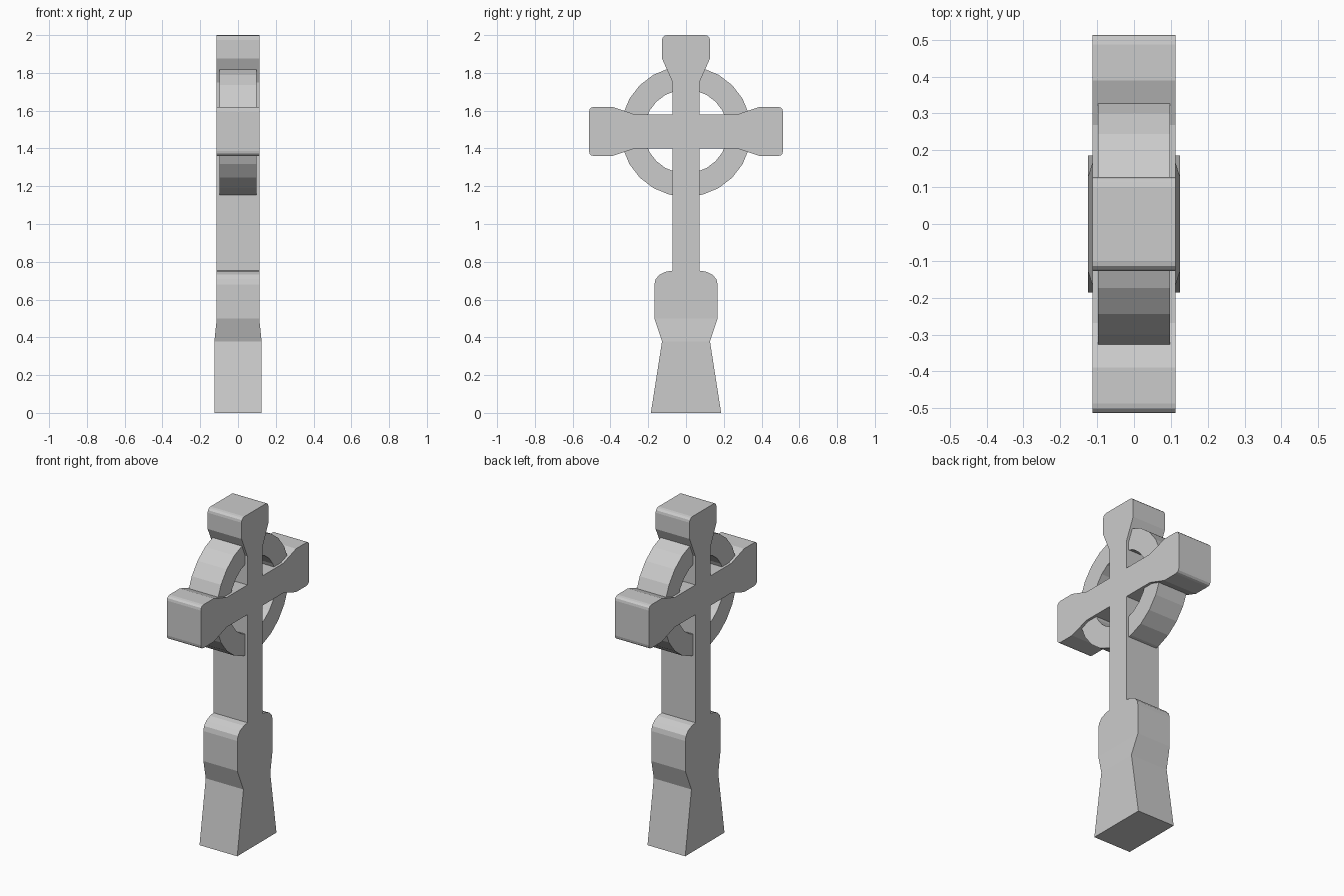
import bpy, bmesh
from math import sin, cos, pi

if "Cube" in bpy.data.objects:
    bpy.data.objects.remove(bpy.data.objects["Cube"])

CZ = 1.49      # height of the crossing
HALF = 0.0125 * 9  # half thickness of the cross


def finish(bm, name):
    bmesh.ops.recalc_face_normals(bm, faces=bm.faces)
    mesh = bpy.data.meshes.new(name)
    bm.to_mesh(mesh)
    bm.free()
    obj = bpy.data.objects.new(name, mesh)
    bpy.context.collection.objects.link(obj)
    return obj


def extrude_profile(name, pts, half):
    """Extrude a closed (y, z) outline along x."""
    bm = bmesh.new()
    face = bm.faces.new([bm.verts.new((-half, y, z)) for y, z in pts])
    ext = bmesh.ops.extrude_face_region(bm, geom=[face])
    moved = [g for g in ext["geom"] if isinstance(g, bmesh.types.BMVert)]
    bmesh.ops.translate(bm, verts=moved, vec=(2 * half, 0, 0))
    return finish(bm, name)


# Cross: half outline from the top down, mirrored in y
top = [(0.1, 2.0), (0.114, 1.997), (0.124, 1.987), (0.127, 1.973),
       (0.127, 1.876), (0.071, 1.75)]
arm = [(0.071, 0.089), (0.268, 0.089), (0.39, 0.13), (0.487, 0.13),
       (0.501, 0.127), (0.51, 0.118), (0.513, 0.104)]
arm_upper = [(y, CZ + d) for y, d in arm]
arm_lower = [(y, CZ - d) for y, d in reversed(arm)]
shaft = [(0.071, 0.753), (0.105, 0.748), (0.14, 0.732), (0.161, 0.708),
         (0.167, 0.68), (0.167, 0.5)]
right = top + arm_upper + arm_lower + shaft
left = [(-y, z) for y, z in reversed(right)]
extrude_profile("cross", right + left, HALF)

# Pedestal: rectangular sections lofted from ground to shaft
bm = bmesh.new()
rings = []
for z, hy, hx in [(0, 0.186, 0.125), (0.378, 0.127, 0.125), (0.5, 0.167, HALF)]:
    rings.append([bm.verts.new((sx * hx, sy * hy, z))
                  for sx, sy in ((-1, -1), (1, -1), (1, 1), (-1, 1))])
for a, b in zip(rings, rings[1:]):
    for i in range(4):
        j = (i + 1) % 4
        bm.faces.new((a[i], a[j], b[j], b[i]))
bm.faces.new(rings[0])
bm.faces.new(rings[-1])
finish(bm, "pedestal")

# Ring around the crossing
N, R_OUT, R_IN, RX = 24, 0.346, 0.222, 0.097
bm = bmesh.new()
loops = []
for i in range(N):
    t = 2 * pi * i / N
    loops.append([bm.verts.new((x, r * cos(t), CZ + r * sin(t)))
                  for x, r in ((-RX, R_OUT), (RX, R_OUT), (RX, R_IN), (-RX, R_IN))])
for i in range(N):
    a, b = loops[i], loops[(i + 1) % N]
    for k in range(4):
        m = (k + 1) % 4
        bm.faces.new((a[k], a[m], b[m], b[k]))
finish(bm, "ring")
